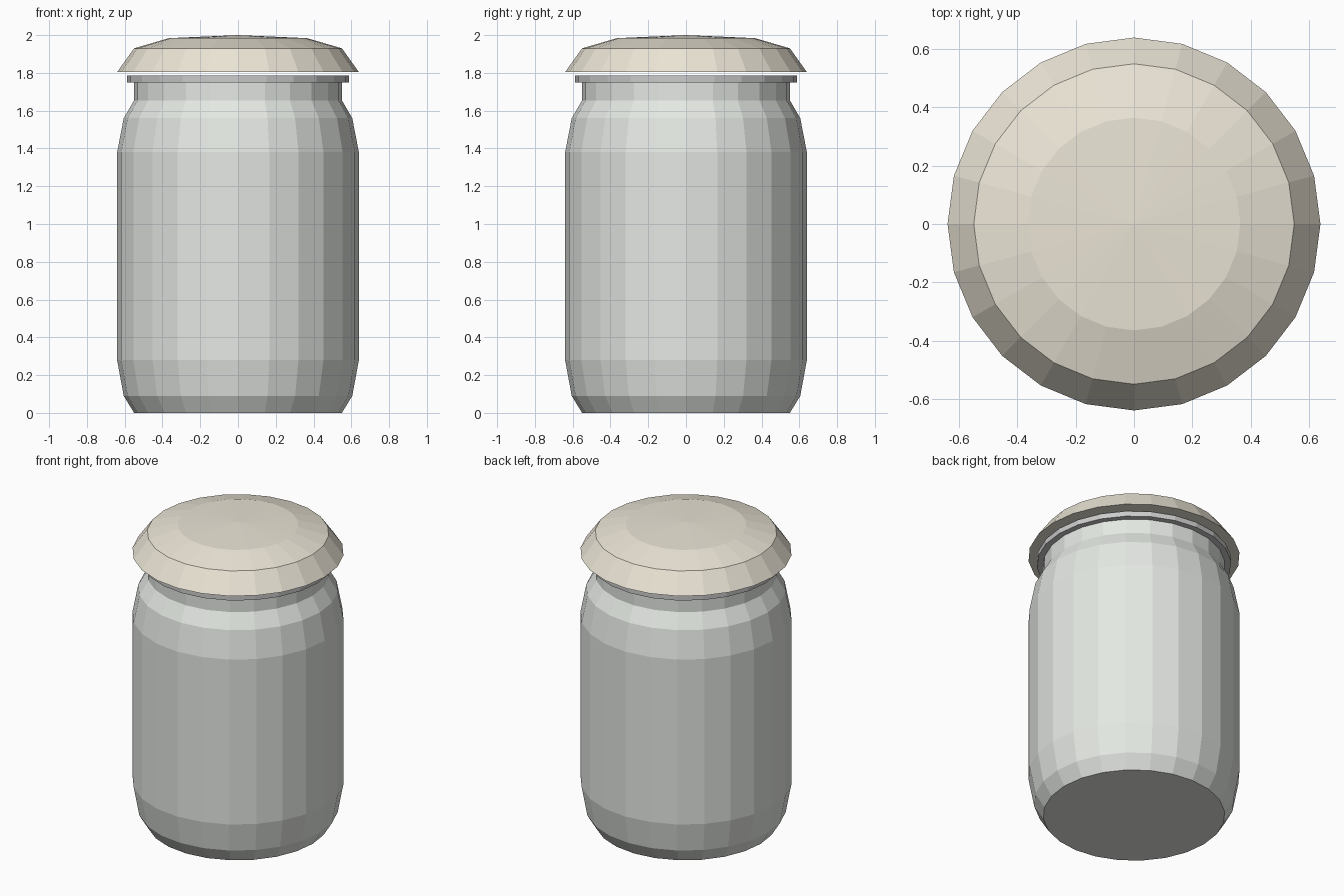
import bpy, bmesh, math

if "Cube" in bpy.data.objects:
    bpy.data.objects.remove(bpy.data.objects["Cube"])

SIDES = 24


def material(name, rgb):
    m = bpy.data.materials.new(name)
    m.diffuse_color = (*rgb, 1)
    m.use_nodes = True
    m.node_tree.nodes["Principled BSDF"].inputs["Base Color"].default_value = m.diffuse_color
    return m


def lathe(name, profile, mat=None):
    """Revolve an (r, z) profile around z; r = 0 makes a pole."""
    bm = bmesh.new()
    rings = []
    for r, z in profile:
        if r == 0:
            rings.append([bm.verts.new((0, 0, z))] * SIDES)
        else:
            rings.append([bm.verts.new((r * math.cos(2 * math.pi * i / SIDES),
                                        r * math.sin(2 * math.pi * i / SIDES), z))
                          for i in range(SIDES)])
    for a, b in zip(rings, rings[1:]):
        for i in range(SIDES):
            j = (i + 1) % SIDES
            bm.faces.new(list(dict.fromkeys((a[i], a[j], b[j], b[i]))))
    bmesh.ops.recalc_face_normals(bm, faces=bm.faces)
    mesh = bpy.data.meshes.new(name)
    bm.to_mesh(mesh)
    bm.free()
    ob = bpy.data.objects.new(name, mesh)
    bpy.context.collection.objects.link(ob)
    if mat:
        mesh.materials.append(mat)
    return ob


glass = material("pale_glass", (0.78, 0.81, 0.77))
cream = material("cream", (0.83, 0.78, 0.67))

# Jar body with bevelled base, shoulders and neck
lathe("jar_body", [(0, 0), (0.55, 0), (0.605, 0.09), (0.64, 0.28), (0.64, 1.38),
                   (0.605, 1.56), (0.55, 1.655), (0.55, 1.77), (0, 1.77)], glass)

# Lip around the mouth
lathe("jar_rim", [(0, 1.75), (0.588, 1.75), (0.588, 1.785), (0, 1.785)])

# Domed lid floating just above the lip
lathe("lid", [(0, 1.804), (0.64, 1.804), (0.55, 1.93), (0.365, 1.984), (0, 2.0)], cream)
